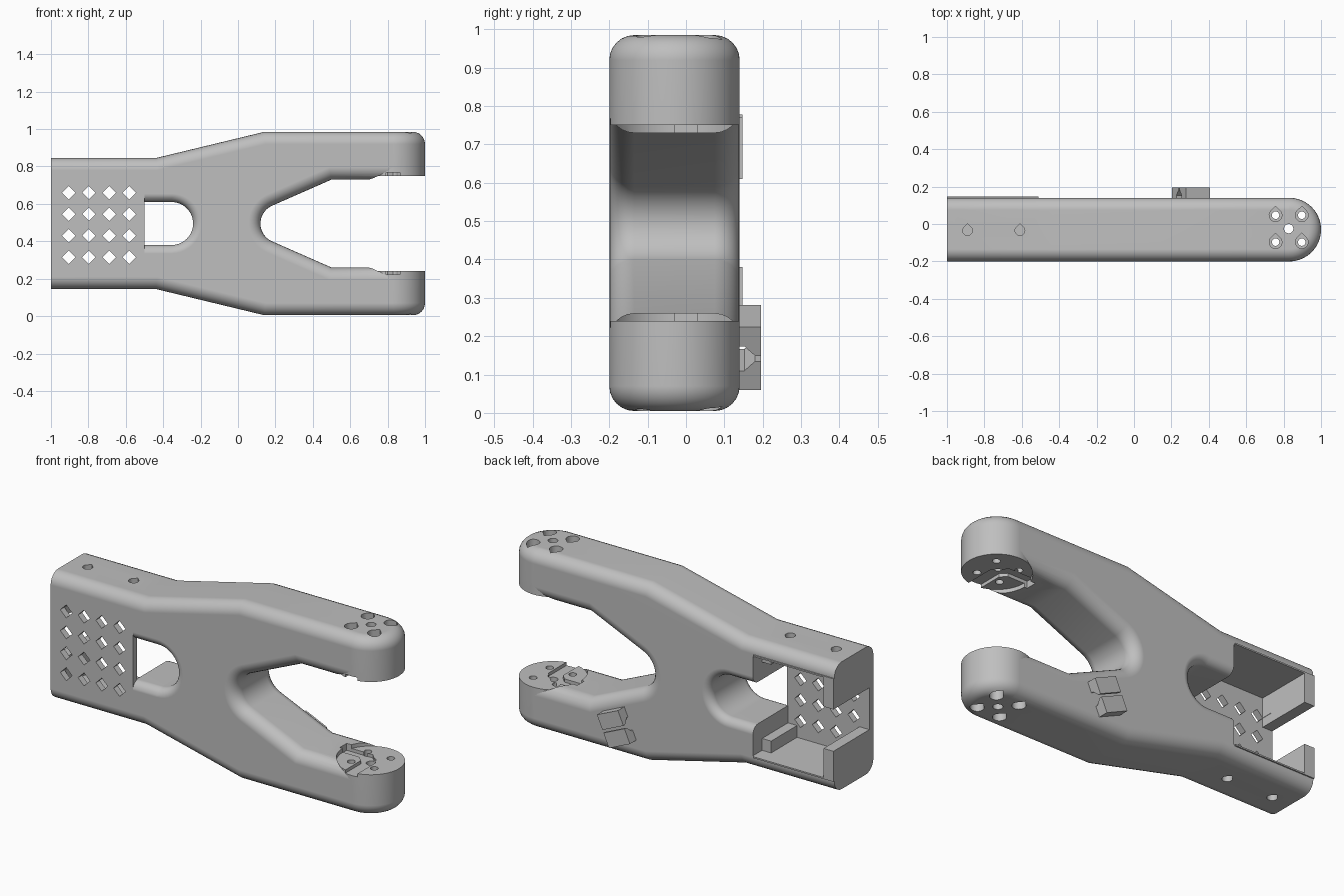
import bpy, bmesh, math
from mathutils import Vector

cube = bpy.data.objects.get("Cube")
if cube:
    bpy.data.objects.remove(cube, do_unlink=True)

MID = 0.495          # mirror height of the fork
FRONT, BACK = -0.2, 0.14
TIP_X, TIP_Y, TIP_R = 0.83, -0.03, 0.17

grey = bpy.data.materials.new("light grey plastic")
grey.use_nodes = True
grey.diffuse_color = (0.52, 0.52, 0.52, 1)
for node in grey.node_tree.nodes:
    if node.type == 'BSDF_PRINCIPLED':
        node.inputs["Base Color"].default_value = grey.diffuse_color
        node.inputs["Roughness"].default_value = 0.6


def place(axis, a, b, t):
    return {'x': (t, a, b), 'y': (a, t, b), 'z': (a, b, t)}[axis]


def prism(name, outlines, axis, lo, hi, bevels=()):
    """Extrude flat outlines along an axis; bevels are (edge test, radius) pairs."""
    bm = bmesh.new()
    for pts in outlines:
        rings = [[bm.verts.new(place(axis, a, b, t)) for a, b in pts] for t in (lo, hi)]
        bm.faces.new(rings[0])
        bm.faces.new(rings[1])
        n = len(pts)
        for i in range(n):
            j = (i + 1) % n
            bm.faces.new((rings[0][i], rings[0][j], rings[1][j], rings[1][i]))
    bmesh.ops.recalc_face_normals(bm, faces=bm.faces[:])
    for test, radius in bevels:
        edges = [e for e in bm.edges if test(e.verts[0].co, e.verts[1].co)]
        bmesh.ops.bevel(bm, geom=edges, offset=radius, offset_type='OFFSET', segments=6,
                        profile=0.5, affect='EDGES', clamp_overlap=False, loop_slide=True)
    mesh = bpy.data.meshes.new(name)
    bm.to_mesh(mesh)
    bm.free()
    mesh.materials.append(grey)
    obj = bpy.data.objects.new(name, mesh)
    bpy.context.collection.objects.link(obj)
    return obj


def rect(a0, a1, b0, b1):
    return [(a0, b0), (a1, b0), (a1, b1), (a0, b1)]


def arc(cx, cy, r, start, end, steps):
    angles = [math.radians(start + (end - start) * i / steps) for i in range(steps + 1)]
    return [(cx + r * math.cos(t), cy + r * math.sin(t)) for t in angles]


def circle(cx, cy, r, n=32):
    return arc(cx, cy, r, 0, 360, n)[:-1]


def teardrop(cx, cy, r):
    return arc(cx, cy, r, -225, 45, 20) + [(cx, cy + r * 1.41)]


def flip(z):
    return 2 * MID - z


def cut(targets, cutter):
    for obj in targets:
        mod = obj.modifiers.new("cut", 'BOOLEAN')
        mod.operation, mod.solver, mod.object = 'DIFFERENCE', 'EXACT', cutter
        bpy.context.view_layer.objects.active = obj
        bpy.ops.object.modifier_apply(modifier=mod.name)
    bpy.data.objects.remove(cutter, do_unlink=True)


# Main body: forked outline with a round-ended slot, filleted along its rims
lower = arc(-0.355, MID, 0.115, 0, -90, 10)
lower += [(-1, 0.38), (-1, 0.145), (-0.44, 0.145), (0.14, 0.005),
          (TIP_X, 0.005), (TIP_X, 0.26), (0.5, 0.26)]
lower += arc(0.224, MID, 0.104, -113.6, -180, 9)
outline = lower + [(x, flip(z)) for x, z in reversed(lower[1:-1])]


def is_rim(p, q):
    at_end = any(abs(p.x - e) < 1e-4 and abs(q.x - e) < 1e-4 for e in (-1, TIP_X))
    on_face = abs(p.y - q.y) < 1e-5 and (abs(p.y - FRONT) < 1e-5 or abs(p.y - BACK) < 1e-5)
    return on_face and not at_end


def in_slot(p, q):
    m = (p + q) / 2
    return m.x < -0.23 and abs(m.z - MID) < 0.118


body = prism("fork_body", [outline], 'y', FRONT, BACK, [
    (lambda p, q: is_rim(p, q) and not in_slot(p, q), 0.065),
    (lambda p, q: is_rim(p, q) and in_slot(p, q), 0.045)])

# Round fork tips, filleted on their outer rim only
tips = []
for name, inner, outer in (("lower_tip", 0.24, 0.005), ("upper_tip", flip(0.24), flip(0.005))):
    tips.append(prism(name, [circle(TIP_X, TIP_Y, TIP_R, 64)], 'z',
                      min(inner, outer), max(inner, outer),
                      [(lambda p, q, o=outer: abs(p.z - o) < 1e-4 and abs(q.z - o) < 1e-4, 0.065)]))

# Bay: perforated front plate and square-edged back walls
plate = prism("front_plate", [rect(-1, -0.5, 0.33, flip(0.33))], 'y', FRONT, -0.165)
walls = prism("bay_walls", [rect(-1, -0.51, 0.212, 0.38),
                            rect(-1, -0.51, flip(0.38), flip(0.212))], 'y', -0.18, 0.147)

# Bay pocket, open to the back
cut([body, walls], prism("pocket_cutter", [rect(-0.94, -0.505, 0.22, flip(0.22))],
                         'y', -0.165, 0.4))

# Grid of diamond vents
vents = []
for i in range(4):
    for j in range(4):
        x, z, d = -0.905 + i * 0.108, 0.315 + j * 0.115, 0.036
        vents.append([(x - d, z), (x, z - d), (x + d, z), (x, z + d)])
cut([body, plate, walls], prism("vent_cutter", vents, 'y', -0.3, -0.1))

# Screw holes through the bay walls
cut([body], prism("bay_screw_cutter", [teardrop(x, -0.035, 0.026) for x in (-0.89, -0.61)],
                  'z', -0.1, 1.1))

# Recessed round pads on the inside of the arms
cut([body], prism("pad_cutter", [circle(TIP_X, TIP_Y, 0.172, 64)], 'z', 0.238, flip(0.238)))

# Mounting holes with wide outer ends, and a shaft hole in the middle
arms = [body] + tips
spots = [(x, y) for x in (0.757, 0.897) for y in (-0.097, 0.047)]
for lo, hi in ((-0.1, 0.14), (flip(0.14), 1.1)):
    cut(arms, prism("counterbore_cutter", [teardrop(x, y, 0.034) for x, y in spots], 'z', lo, hi))
cut(arms, prism("screw_cutter", [circle(x, y, 0.02, 20) for x, y in spots], 'z', -0.1, 1.1))
cut(arms, prism("shaft_cutter", [circle(TIP_X - 0.003, -0.025, 0.025, 24)], 'z', -0.1, 1.1))

# Wire channel bending across each pad
channel = [(0.64, -0.03), (0.76, -0.03), (0.79, -0.06), (0.79, -0.22),
           (0.865, -0.22), (0.865, -0.04), (0.8, 0.03), (0.64, 0.03)]
cut(arms, prism("channel_cutter", [channel], 'z', 0.222, flip(0.222)))

# Stepped rails at the inner end of the bay
rails = prism("bay_rails", [rect(-0.56, -0.5, 0.21, 0.285),
                            rect(-0.56, -0.5, flip(0.285), flip(0.21))], 'y', -0.17, 0.06)

# Cable clip: two facing hooks on the back of the lower arm
hook = [(0.13, 0.09), (0.195, 0.09), (0.195, 0.008), (0.18, 0.008), (0.152, 0.035), (0.13, 0.035)]
clip = prism("cable_clip", [hook, [(y, -z) for y, z in hook]], 'x', -0.07, 0.07)
clip.location = Vector((0.305, 0, 0.17))
clip.rotation_euler.y = math.radians(24)

# Smooth fillets, crisp edges
for obj in [body, plate, walls, rails, clip] + tips:
    bpy.ops.object.select_all(action='DESELECT')
    obj.select_set(True)
    bpy.context.view_layer.objects.active = obj
    bpy.ops.object.shade_smooth_by_angle(angle=math.radians(30))
    mod = obj.modifiers.new("even_shading", 'WEIGHTED_NORMAL')
    mod.keep_sharp = True
